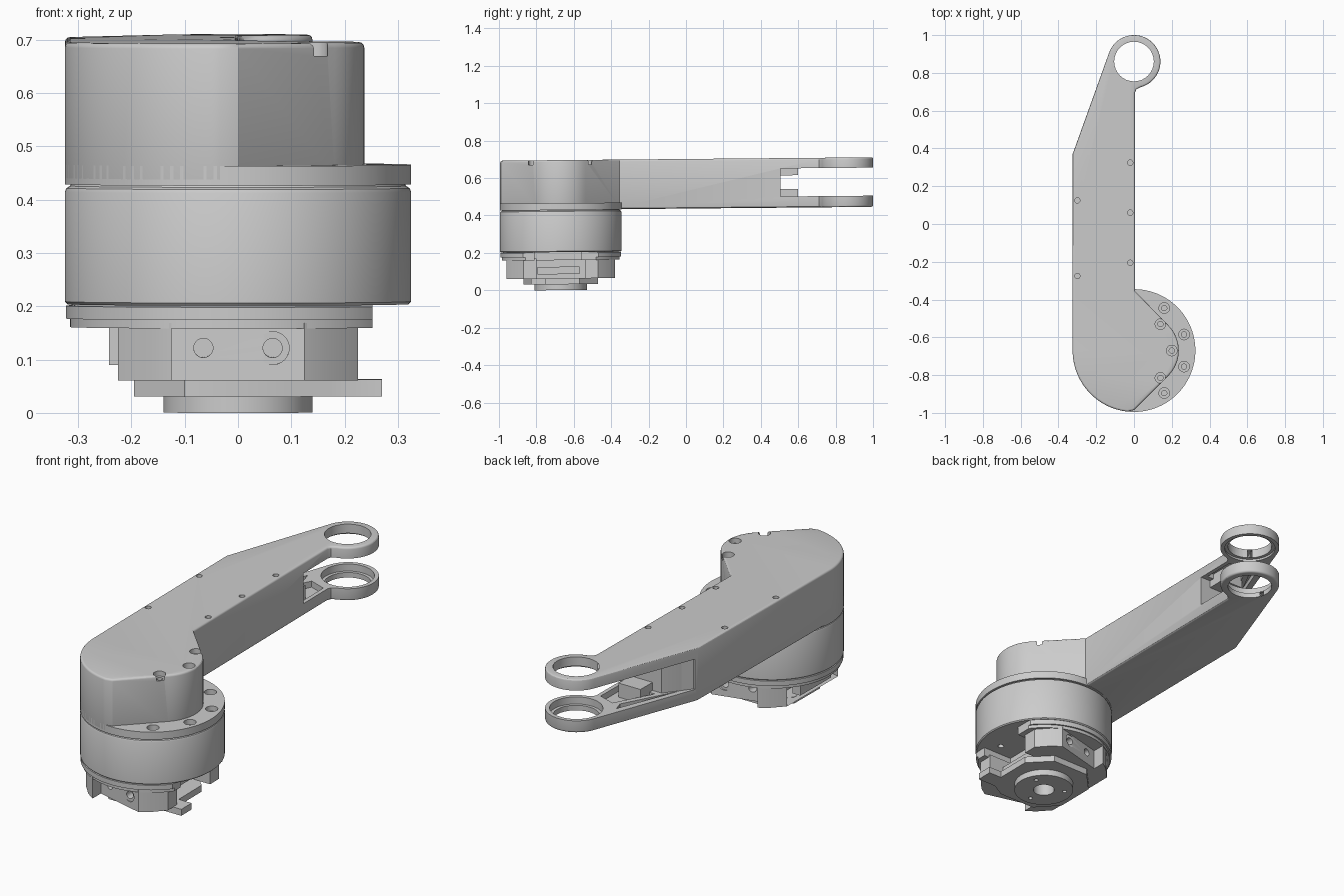
import bpy, bmesh, math
from mathutils import Vector, Matrix

if "Cube" in bpy.data.objects:
    bpy.data.objects.remove(bpy.data.objects["Cube"])

CY = -0.67          # y of the motor axis
RY = 0.86           # y of the fork ring axis
parts, cutters = [], []


def finish(bm, name, cutter=False):
    bmesh.ops.remove_doubles(bm, verts=bm.verts, dist=1e-5)
    bmesh.ops.recalc_face_normals(bm, faces=bm.faces)
    me = bpy.data.meshes.new(name)
    bm.to_mesh(me)
    bm.free()
    ob = bpy.data.objects.new(name, me)
    bpy.context.collection.objects.link(ob)
    ob.hide_render = cutter
    (cutters if cutter else parts).append(ob)
    return ob


def prism(name, pts, z0, z1, oy=0.0, cutter=False):
    bm = bmesh.new()
    f = bm.faces.new([bm.verts.new((x, y + oy, z0)) for x, y in pts])
    up = bmesh.ops.extrude_face_region(bm, geom=[f])["geom"]
    bmesh.ops.translate(bm, vec=(0, 0, z1 - z0),
                        verts=[v for v in up if isinstance(v, bmesh.types.BMVert)])
    return finish(bm, name, cutter)


def box(name, x, y, z, cutter=False):
    pts = [(x[0], y[0]), (x[1], y[0]), (x[1], y[1]), (x[0], y[1])]
    return prism(name, pts, z[0], z[1], 0, cutter)


def lathe(name, prof, centre, segs=96, cutter=False, rot=0.0):
    # closed (radius, height) profile spun about z, then tipped about x
    bm = bmesh.new()
    vs = [bm.verts.new((r, 0, z)) for r, z in prof]
    es = [bm.edges.new((vs[i], vs[(i + 1) % len(vs)])) for i in range(len(vs))]
    bmesh.ops.spin(bm, geom=vs + es, cent=(0, 0, 0), axis=(0, 0, 1),
                   angle=math.tau, steps=segs, use_merge=True)
    bmesh.ops.remove_doubles(bm, verts=bm.verts, dist=1e-5)
    bmesh.ops.dissolve_degenerate(bm, edges=bm.edges, dist=1e-6)
    bm.transform(Matrix.Translation(Vector(centre)) @ Matrix.Rotation(rot, 4, 'X'))
    return finish(bm, name, cutter)


def drill(r, x, y, z0, z1):
    return lathe("drill", [(0, z0), (r, z0), (r, z1), (0, z1)], (x, y, 0), 32, True)


def counterbore(x, y, top, r=0.028):
    p = [(0, -0.06), (r * .5, -0.06), (r * .5, -0.025), (r, -0.025), (r, 0.02), (0, 0.02)]
    return lathe("counterbore", p, (x, y, top), 32, True)


def cut(ob, tools):
    for t in tools:
        m = ob.modifiers.new("cut", 'BOOLEAN')
        m.operation, m.solver, m.object = 'DIFFERENCE', 'EXACT', t


def bevel(ob, w, angle=60):
    m = ob.modifiers.new("bevel", 'BEVEL')
    m.width, m.segments, m.limit_method = w, 3, 'ANGLE'
    m.angle_limit = math.radians(angle)


def arc(cx, cy, r, a0, a1, n):
    return [(cx + r * math.cos(math.radians(a0 + (a1 - a0) * i / n)),
             cy + r * math.sin(math.radians(a0 + (a1 - a0) * i / n))) for i in range(n + 1)]


# Arm: one outline, cut into a fork with two ring ends
outline = ([(0.005, -0.355), (0.005, 0.695), (0.012, 0.712)]
           + arc(0, RY, 0.14, -76, 160, 40)
           + [(-0.325, 0.37)] + arc(0, CY, 0.325, 180, 264, 28)
           + [(0.0, -0.985)] + arc(0.048, CY, 0.189, -45, 45, 16))
arm = prism("arm", outline, 0.43, 0.695)
bevel(arm, 0.01)
fork = [(-0.5, 0.385), (-0.31, 0.385), (-0.22, 0.505), (0.3, 0.505), (0.3, 1.2), (-0.5, 1.2)]
tools = [prism("fork_gap", fork, 0.49, 0.64, 0, True),
         drill(0.105, 0, RY, 0.3, 0.9),
         lathe("bearing_seat", [(0, 0.455), (0.12, 0.455), (0.12, 0.65), (0, 0.65)],
               (0, RY, 0), 64, True)]
# Lightening pockets inside the fork, split by a diagonal rib
for p in ([(-0.28, 0.42), (-0.24, 0.505), (-0.135, 0.71), (-0.15, 0.76)],
          [(-0.2, 0.53), (-0.015, 0.53), (-0.015, 0.69), (-0.1, 0.72)]):
    tools.append(prism("pocket", p, 0.46, 0.665, 0, True))
# Cover screws and end cap bolts
for x, y in ((-0.3, 0.125), (-0.3, -0.275), (-0.02, 0.325), (-0.02, 0.06), (-0.02, -0.205)):
    tools.append(drill(0.014, x, y, 0.67, 0.75))
for x, y in ((0.14, -0.53), (0.2, CY), (0.14, -0.815)):
    tools.append(counterbore(x, y, 0.695))
cut(arm, tools)

# Stop blocks at the root of the fork
for n, z in (("lower", (0.455, 0.53)), ("upper", (0.603, 0.67))):
    box(f"{n}_fork_stop", (-0.17, -0.05), (0.49, 0.60), z)

# Bolted flange and motor housing
R = 0.325
flange = lathe("flange", [(0, 0.428), (R, 0.428), (R, 0.465), (0, 0.465)], (0, CY, 0))
cut(flange, [counterbore(x, CY + d * s, 0.465) for s in (-1, 1)
             for x, d in ((0.16, 0.225), (0.265, 0.085))])
motor = lathe("motor_housing", [(0, 0.203), (R - .005, 0.203), (R, 0.208), (R, 0.414),
                                (R - .003, 0.421), (R - .01, 0.425), (R - .012, 0.43),
                                (0, 0.43)], (0, CY, 0))
cut(motor, [drill(0.014, 0.2, CY + d, 0.1, 0.23) for d in (-0.08, 0.07)])

# Stepped disc under the motor, trimmed flat on the right
disc = lathe("base_disc", [(0, 0.16), (0.315, 0.16), (0.315, 0.176), (R - .002, 0.176),
                           (R - .002, 0.2), (0.3, 0.204), (0, 0.204)], (0, CY, 0))
cut(disc, [box("disc_trim", (0.252, 0.5), (-1.1, -0.2), (0.1, 0.21), True),
           box("disc_pocket", (0.09, 0.5), (CY - 0.14, CY + 0.11), (0.1, 0.21), True)])

# Clamp block with lobes at front and back and a recess on the right
half = [(0.08, -0.13), (0.225, -0.13), (0.225, -0.2), (0.17, -0.26), (0.125, -0.29)]
left = [(-0.125, -0.29), (-0.17, -0.26), (-0.225, -0.2)]
lower = left + half[::-1]
block = prism("clamp_block", lower + [(x, -y) for x, y in lower[::-1]], 0.062, 0.17, CY)
tools = []
for s in (-1, 1):
    for x in (-0.065, 0.065):
        p = [(0, -0.1), (0.018, -0.1), (0.018, -0.02), (0.031, -0.02), (0.031, 0.03), (0, 0.03)]
        tools.append(lathe("side_bolt", p, (x, CY + s * 0.29, 0.123), 32, True,
                           -s * math.pi / 2))
tools.append(drill(0.05, 0, CY, -0.1, 0.12))
cut(block, tools)
box("left_pad", (-0.242, -0.2), (CY - 0.12, CY + 0.12), (0.09, 0.165))
box("recess_ledge", (0.05, 0.15), (CY - 0.125, CY + 0.1), (0.085, 0.125))

# Bottom plate with hooked tab
pts = [(-0.195, -0.1), (-0.1, -0.2), (0.1, -0.2), (0.17, -0.16), (0.27, -0.16), (0.27, -0.08),
       (0.2, -0.08), (0.2, 0.1), (0.1, 0.2), (-0.1, 0.2), (-0.195, 0.1)]
plate = prism("bottom_plate", pts, 0.031, 0.063, CY)
cut(plate, [drill(0.05, 0, CY, -0.1, 0.12)])

# Output hub with bore and three screw holes
hub = lathe("hub", [(0.05, 0), (0.14, 0), (0.14, 0.035), (0.05, 0.035)], (0, CY, 0))
cut(hub, [drill(0.01, x, y, -0.05, 0.02) for x, y in
          [(0.1 * math.cos(a), CY + 0.1 * math.sin(a)) for a in (0.5, 2.6, 4.7)]])

# Apply modifiers, add the slight pitch of the whole model, shade
dg = bpy.context.evaluated_depsgraph_get()
dg.update()
meshes = [bpy.data.meshes.new_from_object(o.evaluated_get(dg)) for o in parts]
for ob, me in zip(parts, meshes):
    ob.modifiers.clear()
    ob.data = me
    for v in me.vertices:
        v.co.z += 0.009 * (v.co.y - CY) + 0.001
for c in cutters:
    bpy.data.objects.remove(c)
bpy.ops.object.select_all(action='DESELECT')
for ob in parts:
    ob.select_set(True)
bpy.context.view_layer.objects.active = arm
bpy.ops.object.shade_smooth_by_angle(angle=math.radians(30))
